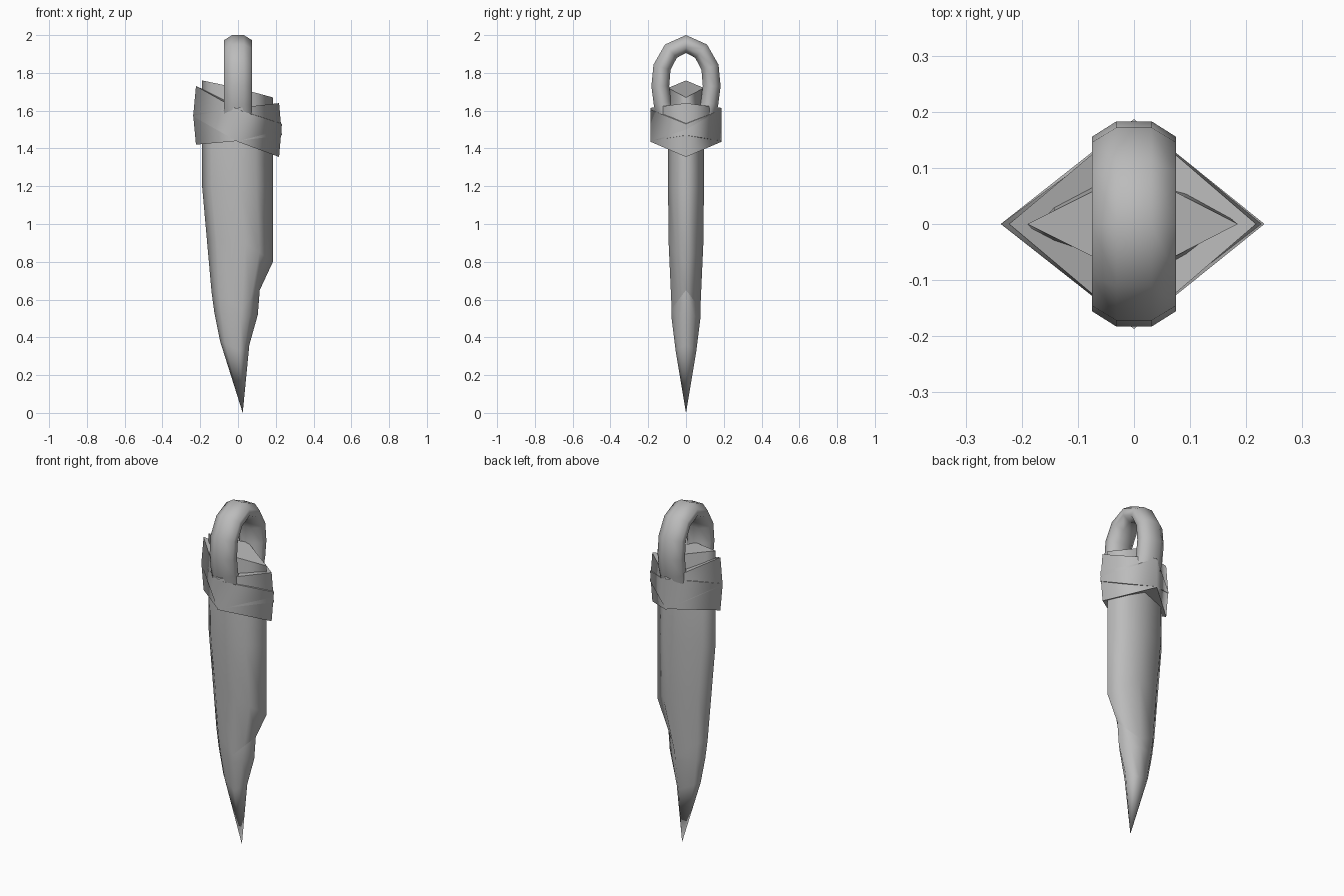
import bpy, bmesh
from math import cos, sin, pi

cube = bpy.data.objects.get("Cube")
if cube:
    bpy.data.objects.remove(cube)

grey = bpy.data.materials.new("stone_grey")
grey.use_nodes = True
tone = (0.5, 0.5, 0.5, 1)
grey.diffuse_color = tone
grey.node_tree.nodes["Principled BSDF"].inputs["Base Color"].default_value = tone


def loft(name, rings, tip=None):
    """Skin a list of point rings; the ends are capped or drawn to a tip."""
    bm = bmesh.new()
    loops = [[bm.verts.new(p) for p in ring] for ring in rings]
    n = len(loops[0])
    for a, b in zip(loops, loops[1:]):
        for i in range(n):
            j = (i + 1) % n
            bm.faces.new((a[i], a[j], b[j], b[i]))
    caps = [bm.faces.new(loops[0])]
    if tip:
        end = bm.verts.new(tip)
        for i in range(n):
            bm.faces.new((loops[-1][i], loops[-1][(i + 1) % n], end))
    else:
        caps.append(bm.faces.new(loops[-1]))
    bmesh.ops.recalc_face_normals(bm, faces=bm.faces)
    for f in bm.faces:
        f.smooth = f not in caps
    for cap in caps:
        for e in cap.edges:
            e.smooth = False
    return finish(name, bm), loops


def finish(name, bm):
    mesh = bpy.data.meshes.new(name)
    bm.to_mesh(mesh)
    bm.free()
    mesh.materials.append(grey)
    obj = bpy.data.objects.new(name, mesh)
    bpy.context.collection.objects.link(obj)
    return obj


def section(left, ridge, right, depth, bulge_l, bulge_r):
    """Eight-sided lens: left edge, front ridge, right edge, back ridge."""
    def mix(a, t, bulge, s):
        return (a[0] + (ridge[0] - a[0]) * t, s * depth * (t + bulge),
                a[1] + (ridge[1] - a[1]) * t)

    def half(s):
        return [mix(left, .25, bulge_l, s), (ridge[0], s * depth, ridge[1]),
                mix(right, .5, bulge_r, s)]
    return ([(left[0], 0, left[1])] + half(-1) + [(right[0], 0, right[1])]
            + half(1)[::-1])


# Blade: slanted top, chipped right edge, tapering to an off-centre point
blade_rings = [
    section((-.19, 1.76), (0, 1.72), (.185, 1.67), .095, 0, 0),
    section((-.19, 1.42), (0, 1.42), (.185, 1.42), .095, .3, .25),
    section((-.19, 1.20), (.01, 1.20), (.185, 1.20), .095, .3, .25),
    section((-.165, .92), (.04, .90), (.185, .80), .092, .3, .08),
    section((-.14, .64), (.02, .55), (.115, .65), .076, .25, 0),
    section((-.125, .53), (.015, .50), (.105, .52), .076, .2, .1),
    section((-.095, .38), (.01, .33), (.06, .36), .055, .2, .15),
]
blade, _ = loft("blade", blade_rings, (.025, 0, 0))

# Crisp outline around the chipped facets
for e in blade.data.edges:
    rings = sorted(v // 8 for v in e.vertices)
    spots = [v % 8 for v in e.vertices]
    if rings == [4, 4] and all(s in (2, 3, 4, 5, 6) for s in spots):
        e.use_edge_sharp = True


def strap(name, left, front, right, lean):
    """Diamond band wrapped round the blade; each argument is (low, high)."""
    def ring(k, dx):
        return [(-.23 + dx, 0, left[k]), (0, -.187, front[k]),
                (.225 + dx, 0, right[k]), (0, .187, front[k])]
    return loft(name, [ring(0, -lean / 2), ring(1, lean / 2)])


strap("upper_strap", (1.57, 1.73), (1.435, 1.605), (1.355, 1.53), .015)
strap("lower_strap", (1.42, 1.58), (1.44, 1.615), (1.47, 1.64), -.015)

# Hanging loop: flattened tube bent into an arch
half = [(.10, 1.55, -.7), (.125, 1.64, -.3), (.136, 1.73, 0),
        (.127, 1.83, .3), (.08, 1.915, .85)]
path = ([(-y, z, a) for y, z, a in half] + [(0, 1.953, pi / 2)]
        + [(y, z, pi - a) for y, z, a in reversed(half)])
loop_rings = []
for y, z, a in path:
    ring = []
    for k in range(8):
        t = 2 * pi * (k + .5) / 8
        r = .051 * sin(t)
        ring.append((.081 * cos(t), y - r * cos(a), z + r * sin(a)))
    loop_rings.append(ring)
loft("hanging_loop", loop_rings)
